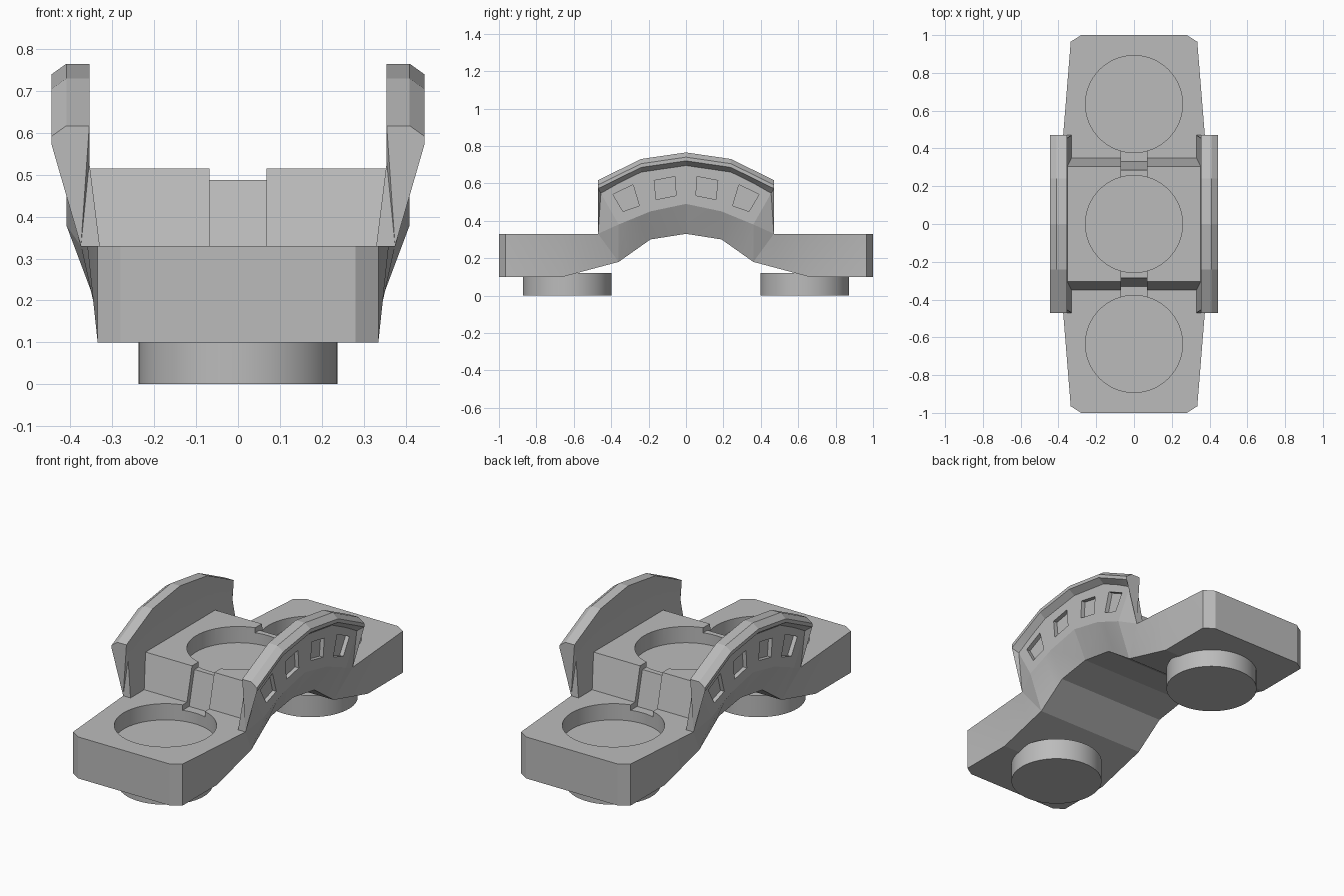
import bpy, bmesh, math
from mathutils import Matrix

cube = bpy.data.objects.get("Cube")
if cube:
    bpy.data.objects.remove(cube, do_unlink=True)

stone = bpy.data.materials.new("stone grey")
stone.use_nodes = True
GREY = (0.5, 0.5, 0.5, 1)
stone.diffuse_color = GREY
stone.node_tree.nodes["Principled BSDF"].inputs["Base Color"].default_value = GREY


def add_object(name, bm):
    bmesh.ops.recalc_face_normals(bm, faces=bm.faces)
    mesh = bpy.data.meshes.new(name)
    bm.to_mesh(mesh)
    bm.free()
    mesh.materials.append(stone)
    ob = bpy.data.objects.new(name, mesh)
    bpy.context.collection.objects.link(ob)
    return ob


def prism(name, outline, x0, x1):
    """Extrude a (y, z) outline along x."""
    bm = bmesh.new()
    face = bm.faces.new([bm.verts.new((x0, y, z)) for y, z in outline])
    new = bmesh.ops.extrude_face_region(bm, geom=[face])["geom"]
    bmesh.ops.translate(bm, vec=(x1 - x0, 0, 0),
                        verts=[v for v in new if isinstance(v, bmesh.types.BMVert)])
    return add_object(name, bm)


def cylinder(name, radius, y, z0, z1):
    bm = bmesh.new()
    bmesh.ops.create_cone(bm, cap_ends=True, segments=64, radius1=radius, radius2=radius,
                          depth=z1 - z0, matrix=Matrix.Translation((0, y, (z0 + z1) / 2)))
    return add_object(name, bm)


def along(table, y):
    """Read a height or width off a polyline."""
    for (a, p), (b, q) in zip(table, table[1:]):
        if y <= b:
            return p + (q - p) * (y - a) / (b - a)
    return table[-1][1]


# Lengthwise curves of the bridge, from the middle to the end
underside = [(0, .33), (.19, .30), (.36, .18), (.66, .10), (1, .10)]
under_width = [(0, .335), (.965, .335), (1, .28)]
flare = [(0, .49), (.19, .45), (.36, .38), (.47, .33), (1, .33)]
flare_width = [(0, .41), (.36, .41), (.47, .375), (.965, .335), (1, .28)]
rail = [(0, .765), (.24, .73), (.47, .617)]
deck = [(0, .515), (.305, .515), (.35, .33), (1, .33)]


def section(y, walled):
    """Half cross-section from the bottom centre round to the deck centre."""
    zb, zd, xm, zm = along(underside, y), along(deck, y), along(flare_width, y), along(flare, y)
    foot = min(.33 + (zd - .33) * .125, xm)
    if walled:
        t = along(rail, y)
        neck = min(y, .455)
        wall = [(.41, neck, t - .07), (.445, y, t - .045), (.445, y, t - .025),
                (.41, y, t), (.355, y, t), (.355, neck, .53)]
    else:
        wall = [(xm, y, zm)] * 6
    return ([(0, y, zb), (along(under_width, y), y, zb), (xm, y, zm)] + wall
            + [(foot, y, zd), (0, y, zd)])


# Bridge body: one quarter lofted, then mirrored both ways
stations = [(y, True) for y in (0, .19, .24, .305, .35, .36, .47)]
stations += [(y, False) for y in (.47, .66, .965, 1)]
bm = bmesh.new()
rings = [[bm.verts.new(p) for p in section(*s)] for s in stations]
for r, s in zip(rings, rings[1:]):
    for i in range(len(r) - 1):
        bm.faces.new((r[i], r[i + 1], s[i + 1], s[i]))
bm.faces.new(rings[-1])
bmesh.ops.remove_doubles(bm, verts=bm.verts, dist=1e-4)
bmesh.ops.triangulate(bm, faces=bm.faces, quad_method='SHORT_EDGE')
for axis in 'XY':
    bmesh.ops.mirror(bm, geom=bm.verts[:] + bm.edges[:] + bm.faces[:],
                     matrix=Matrix(), merge_dist=1e-4, axis=axis)
bmesh.ops.remove_doubles(bm, verts=bm.verts, dist=1e-4)
body = add_object("bridge_body", bm)

# Round wells in the deck and both ends
cutters = [cylinder("well_cutter", .257, y, floor, .8)
           for y, floor in ((0, .425), (.635, .24), (-.635, .24))]

# Channels joining the wells, and the window recesses
channel = [(.2, .487), (.285, .487), (.33, .30), (.42, .30), (.42, .6), (.2, .6)]
windows = [[(.06, .636), (.17, .615), (.16, .513), (.053, .535)],
           [(.283, .593), (.39, .54), (.337, .45), (.25, .48)]]
for end in (-1, 1):
    cutters.append(prism("channel_cutter", [(y * end, z) for y, z in channel], -.068, .068))
    for side in (-1, 1):
        for w in windows:
            cutters.append(prism("window_cutter", [(y * end, z) for y, z in w],
                                 side * .387, side * .5))
for c in cutters:
    c.hide_render = True
    mod = body.modifiers.new("cut", 'BOOLEAN')
    mod.operation = 'DIFFERENCE'
    mod.solver = 'EXACT'
    mod.object = c

# Apply the cuts and drop the cutters
bpy.ops.object.select_all(action='DESELECT')
body.select_set(True)
bpy.context.view_layer.objects.active = body
bpy.ops.object.convert(target='MESH')
for c in cutters:
    bpy.data.objects.remove(c, do_unlink=True)

# Round pegs under both ends
pegs = [cylinder(n, .237, y, 0, .12) for n, y in (("front_peg", -.635), ("back_peg", .635))]

for ob in [body] + pegs:
    bpy.ops.object.select_all(action='DESELECT')
    ob.select_set(True)
    bpy.context.view_layer.objects.active = ob
    bpy.ops.object.shade_smooth_by_angle(angle=math.radians(10))
